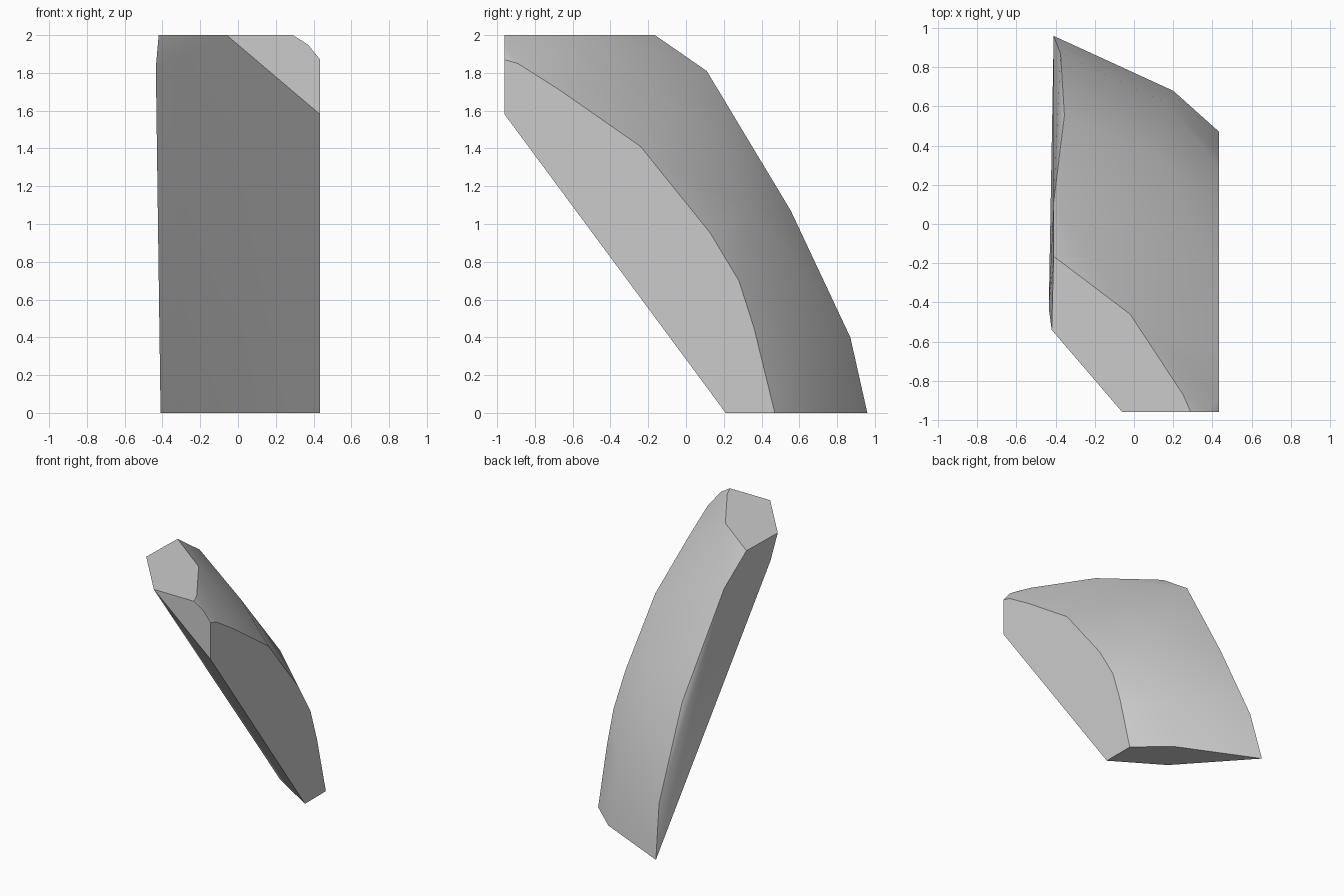
import bpy
import bmesh
import math

# Remove the default object
default_object = bpy.data.objects.get("Cube")
if default_object:
    bpy.data.objects.remove(default_object, do_unlink=True)

HEIGHT = 2.0
SIDE_X = 0.435
FRONT_Y = -0.96


def plain_material(name, colour):
    material = bpy.data.materials.new(name)
    material.use_nodes = True
    material.diffuse_color = colour
    shader = next(node for node in material.node_tree.nodes if node.type == "BSDF_PRINCIPLED")
    shader.inputs["Base Color"].default_value = colour
    return material


def flat_outline(axis, level, pairs):
    """Lift pairs of coordinates onto the plane where the given axis equals level."""
    points = []
    for first, second in pairs:
        point = [first, second]
        point.insert(axis, level)
        points.append(tuple(point))
    return points


def hull_object(name, points, material):
    """Wrap the outlines in one closed skin and merge its flat faces."""
    bm = bmesh.new()
    for point in points:
        bm.verts.new(point)
    result = bmesh.ops.convex_hull(bm, input=bm.verts[:], use_existing_faces=False)
    loose = [item for item in result["geom_interior"] if isinstance(item, bmesh.types.BMVert)]
    bmesh.ops.delete(bm, geom=loose, context="VERTS")
    bmesh.ops.dissolve_limit(bm, angle_limit=math.radians(1), verts=bm.verts[:], edges=bm.edges[:])
    bmesh.ops.recalc_face_normals(bm, faces=bm.faces[:])
    mesh = bpy.data.meshes.new(name)
    bm.to_mesh(mesh)
    bm.free()
    mesh.materials.append(material)
    obj = bpy.data.objects.new(name, mesh)
    bpy.context.collection.objects.link(obj)
    return obj


# Flat cut along the left side, as (y, z)
side_cut = flat_outline(0, SIDE_X, [
    (FRONT_Y, 1.58), (FRONT_Y, 1.87), (-0.89, 1.85), (-0.67, 1.71), (-0.24, 1.41),
    (0.13, 0.95), (0.28, 0.7), (0.36, 0.45), (0.47, 0), (0.21, 0),
])

# Flat top, as (x, y)
top_cut = flat_outline(2, HEIGHT, [
    (-0.06, FRONT_Y), (0.29, FRONT_Y), (0.25, -0.87), (0.06, -0.59),
    (-0.02, -0.46), (-0.41, -0.165), (-0.42, -0.54),
])

# Flat base, as (x, y)
base_cut = flat_outline(2, 0, [
    (0.2, 0.68), (-0.41, 0.96), (0.053, 0.447),
])

# Small corner of the front cut
front_corner = flat_outline(1, FRONT_Y, [(0.37, 1.95)])

# Right rim, then the bulge of the curved back
right_rim = [(-0.41, 0.11, 1.81), (-0.355, 0.555, 1.07), (-0.375, 0.87, 0.4), (-0.435, -0.43, 1.83)]
back_bulge = [(0.18, 0.61, 0.4), (0.12, 0.35, 1.07), (0.04, -0.03, 1.6)]

grey = plain_material("stone grey", (0.6, 0.6, 0.6, 1.0))
shard = hull_object(
    "curved_shard",
    side_cut + top_cut + base_cut + front_corner + right_rim + back_bulge,
    grey,
)

# Smooth the curved back, keep the cut edges sharp
bpy.ops.object.select_all(action="DESELECT")
shard.select_set(True)
bpy.context.view_layer.objects.active = shard
bpy.ops.object.shade_smooth_by_angle(angle=math.radians(28))
